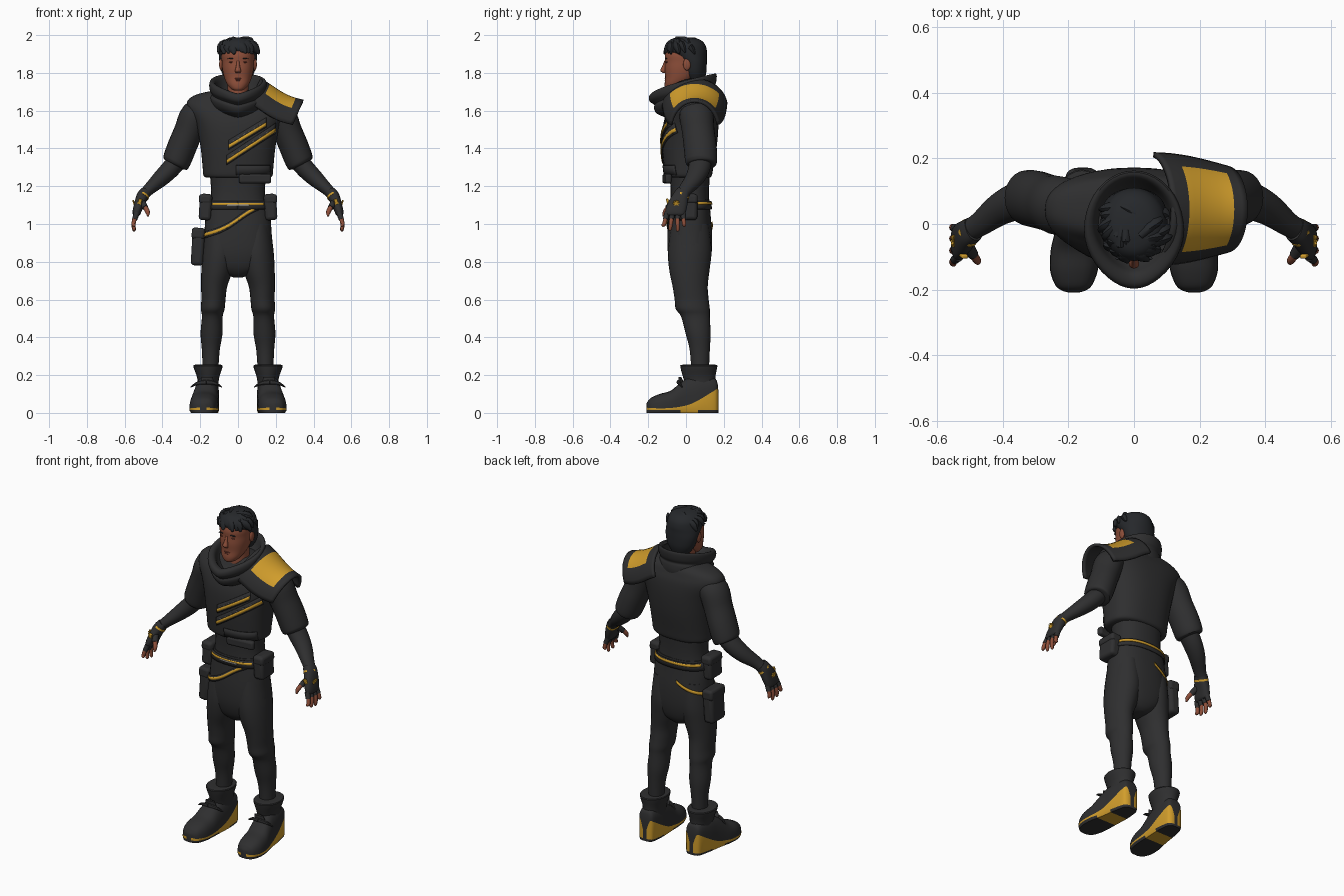
import bpy, math, random
from mathutils import Vector
from mathutils.bvhtree import BVHTree

if "Cube" in bpy.data.objects:
    bpy.data.objects.remove(bpy.data.objects["Cube"])

random.seed(4)
PI = math.pi


def material(name, r, g, b):
    m = bpy.data.materials.new(name)
    m.diffuse_color = (r, g, b, 1)
    m.use_nodes = True
    m.node_tree.nodes["Principled BSDF"].inputs["Base Color"].default_value = m.diffuse_color
    return m


CLOTH = material("dark_cloth", 0.028, 0.028, 0.029)
HAIR = material("black_hair", 0.019, 0.021, 0.024)
GOLD = material("gold_trim", 0.64, 0.34, 0.025)
SKIN = material("brown_skin", 0.27, 0.078, 0.042)
LIP = material("dark_lip", 0.17, 0.045, 0.03)
GREY = material("grey_metal", 0.3, 0.3, 0.3)


def build(name, verts, faces, *mats):
    me = bpy.data.meshes.new(name)
    me.from_pydata([tuple(v) for v in verts], [], faces)
    for m in mats:
        me.materials.append(m)
    me.update()
    ob = bpy.data.objects.new(name, me)
    bpy.context.collection.objects.link(ob)
    return ob


def skin_rings(name, rings, *mats):
    """Bridge closed rings of points and cap both ends."""
    n = len(rings[0])
    verts = [p for r in rings for p in r]
    faces = [(i * n + j, i * n + (j + 1) % n, (i + 1) * n + (j + 1) % n, (i + 1) * n + j)
             for i in range(len(rings) - 1) for j in range(n)]
    faces += [tuple(range(n))[::-1], tuple(range(len(verts) - n, len(verts)))]
    ob = build(name, verts, faces, *mats)
    c = sum((v.co for v in ob.data.vertices), Vector()) / len(verts)
    if sum((ob.data.vertices[p.vertices[0]].co - c).dot(p.normal) * p.area for p in ob.data.polygons) < 0:
        ob.data.flip_normals()
    return ob


def spline(rows, k=4):
    """Catmull-Rom interpolation of parameter rows."""
    out = []
    for i in range(len(rows) - 1):
        a, b, c, d = rows[max(i - 1, 0)], rows[i], rows[i + 1], rows[min(i + 2, len(rows) - 1)]
        for s in range(k):
            t = s / k
            out.append(tuple(q + .5 * t * (r - p + t * (2 * p - 5 * q + 4 * r - w + t * (3 * (q - r) + w - p)))
                             for p, q, r, w in zip(a, b, c, d)))
    return out + [tuple(rows[-1])]


def loft(name, rows, mat, level=True, power=2.0, n=24, k=4):
    """Rows of x, y, z, radius x, radius y; rings lie level or follow the path."""
    rows = spline(rows, k)
    rings = []
    for i, (x, y, z, rx, ry) in enumerate(rows):
        a, b = Vector((1, 0, 0)), Vector((0, 1, 0))
        if not level:
            t = (Vector(rows[min(i + 1, len(rows) - 1)][:3]) - Vector(rows[max(i - 1, 0)][:3])).normalized()
            ref = b if abs(t.y) < .85 else a
            b = (ref - t * ref.dot(t)).normalized()
            a = b.cross(t)
        ring = []
        for j in range(n):
            c, s = math.cos(2 * PI * j / n), math.sin(2 * PI * j / n)
            c = math.copysign(abs(c) ** (2 / power), c)
            s = math.copysign(abs(s) ** (2 / power), s)
            ring.append(Vector((x, y, z)) + a * c * rx + b * s * ry)
        rings.append(ring)
    return skin_rings(name, rings, mat)


def box(name, loc, size, mat, bevel=.015, rot=(0, 0, 0)):
    bpy.ops.mesh.primitive_cube_add(size=1, location=loc, rotation=rot)
    ob = bpy.context.object
    ob.name, ob.scale = name, size
    bpy.ops.object.transform_apply(location=False, rotation=False)
    ob.data.materials.append(mat)
    m = ob.modifiers.new("bevel", "BEVEL")
    m.width, m.segments = bevel, 3
    return ob


def ball(name, loc, size, mat, rot=(0, 0, 0)):
    bpy.ops.mesh.primitive_uv_sphere_add(segments=20, ring_count=12, radius=1, location=loc, rotation=rot)
    ob = bpy.context.object
    ob.name, ob.scale = name, size
    ob.data.materials.append(mat)
    return ob


def tree(ob):
    return BVHTree.FromPolygons([v.co for v in ob.data.vertices], [p.vertices[:] for p in ob.data.polygons])


def band(name, surf, rays, half, lift, mat):
    """Strip laid on a surface; rays are (origin, direction) pairs."""
    verts = []
    for o, d in rays:
        for h in (-half, 0, half):
            hit = surf.ray_cast(Vector(o) + Vector((0, 0, h)), Vector(d))[0]
            if hit is None:
                hit = Vector(o) + Vector((0, 0, h)) + Vector(d) * .8
            verts.append(hit - Vector(d) * lift)
    faces = [(i * 3 + j, i * 3 + j + 1, i * 3 + j + 4, i * 3 + j + 3) for i in range(len(rays) - 1) for j in (0, 1)]
    ob = build(name, verts, faces, mat)
    m = ob.modifiers.new("thick", "SOLIDIFY")
    m.thickness, m.offset = .005, 0


# Torso: trousers, waist and cropped jacket
hips = loft("trouser_hips", [(0, .025, .718, .025, .05), (0, .024, .735, .075, .075), (0, .022, .775, .14, .1),
            (0, .02, .85, .183, .116), (0, .02, .95, .178, .118), (0, .02, 1.05, .17, .11), (0, .02, 1.13, .15, .104)],
            CLOTH, power=2.4, n=40)
loft("waist", [(0, .02, 1.08, .155, .104), (0, .02, 1.18, .143, .102), (0, .02, 1.32, .155, .11)], CLOTH, power=2.3)
jacket = loft("cropped_jacket", [(0, .013, 1.245, .165, .112), (0, .013, 1.258, .183, .124), (0, .014, 1.31, .188, .132),
              (0, .019, 1.42, .2, .145), (0, .026, 1.53, .225, .146), (0, .038, 1.61, .266, .13),
              (0, .047, 1.655, .265, .108), (0, .05, 1.687, .215, .092), (0, .05, 1.71, .11, .07)], CLOTH, power=2.4, n=48)

# Chest straps with gold edges, and the lower front flap
chest = tree(jacket)
for i, (x0, z0, x1, z1) in enumerate([(-.05, 1.41, .15, 1.53), (-.06, 1.33, .2, 1.5)]):
    def run(dz, a=0, b=1):
        return [((x0 + (x1 - x0) * t, -.8, z0 + (z1 - z0) * t + dz), (0, 1, 0))
                for t in [a + (b - a) * s / 16 for s in range(17)]]
    band("chest_strap_%d" % i, chest, run(.008), .026, .004, CLOTH)
    band("chest_trim_%d" % i, chest, run(0), .009, .008, GOLD)
    for d in range(6):
        band("chest_stitch", chest, run(.015, .1 + d * .14, .14 + d * .14), .003, .008, GREY)
band("front_flap", chest, [((x / 100, -.8, 1.285), (0, 1, 0)) for x in range(-1, 18)], .026, .004, CLOTH)
box("front_flap_hem", (.09, -.1, 1.24), (.17, .035, .05), CLOTH, .012, (0, 0, .1))

# Belts around the hips
hip_tree = tree(hips)


def loop(a0, a1, height, n=48):
    out = []
    for i in range(n + 1):
        a = math.radians(a0 + (a1 - a0) * i / n)
        d = Vector((math.sin(a), -math.cos(a), 0))
        out.append((Vector((0, .02, height(a))) + d, -d))
    return out


band("belt", hip_tree, loop(0, 360, lambda a: 1.10), .022, .007, CLOTH)
band("belt_trim_front", hip_tree, loop(-60, 60, lambda a: 1.106), .006, .011, GOLD)
band("belt_trim_back", hip_tree, loop(105, 250, lambda a: 1.11), .007, .011, GOLD)
band("belt_clasp", hip_tree, loop(-27, 27, lambda a: 1.10), .004, .014, GREY)
slant = lambda a: 1.025 + .085 * math.sin(a)
band("slant_belt", hip_tree, loop(-75, 50, slant), .017, .003, CLOTH)
band("slant_belt_trim", hip_tree, loop(-75, 40, slant), .008, .006, GOLD)
band("slant_belt_trim_side", hip_tree, loop(105, 125, slant), .008, .006, GOLD)
band("slant_belt_trim_back", hip_tree, loop(195, 255, slant), .009, .006, GOLD)

for s in (-1, 1):
    # Legs
    loft("trouser_leg", [(s * x, y, z, rx, ry) for x, y, z, rx, ry in [
        (.1, .022, 1.0, .07, .1), (.098, .02, .86, .09, .115), (.11, .018, .76, .084, .107),
        (.126, .022, .67, .069, .093), (.13, .03, .6, .064, .09), (.134, .036, .55, .063, .09),
        (.136, .05, .51, .055, .076), (.14, .064, .42, .058, .066), (.144, .073, .33, .047, .053),
        (.146, .075, .2, .04, .045)]], CLOTH)
    # Boots: foot and wedge sole in one shell, coloured by ring position
    rows = [(.172, .157, .012, .09, .07), (.168, .157, .032, .15, .125), (.15, .158, .049, .185, .118), (.08, .162, .062, .2, .075),
            (.02, .167, .066, .19, .045), (-.03, .173, .07, .16, .033), (-.08, .179, .075, .118, .026),
            (-.14, .183, .073, .1, .024), (-.185, .184, .057, .08, .026), (-.202, .184, .038, .062, .027),
            (-.209, .184, .016, .05, .03)]
    rings = []
    for y, x, w, top, st in spline(rows):
        up = [(w * math.copysign(abs(math.cos(a)) ** .7, math.cos(a)), st + .002 + (top - st - .002) * math.sin(a) ** .8)
              for a in [PI * j / 12 for j in range(13)]]
        low = [(-w, st), (-w, .014), (-w * .9, 0), (w * .9, 0), (w, .014), (w, st)]
        rings.append([Vector((s * x + u, y, z)) for u, z in up + low])
    boot = skin_rings("boot_foot", rings, CLOTH, GOLD)
    for p in boot.data.polygons:
        j, arch = p.index % 19, -.03 < p.center.y < .06
        p.material_index = int(j in (13, 17) or (j in (14, 15, 16) and arch))
    # Boot cuff, laces and tongue
    loft("boot_cuff", [(s * .158, .075, .13, .054, .076), (s * .158, .073, .17, .056, .083), (s * .158, .069, .2, .062, .088),
         (s * .159, .068, .24, .076, .097), (s * .159, .068, .254, .074, .095), (s * .158, .068, .256, .05, .06)], CLOTH, k=2)
    for h in (-1, 1):
        loft("boot_lace", [(s * .168, -.042, .163, .012, .008), (s * .168 + h * .045, -.035, .157, .009, .008),
             (s * .168 + h * .082, -.02, .137, .003, .003)], CLOTH, level=False, n=8)
    loft("boot_tongue", [(s * .165, -.02, .14, .04, .02), (s * .163, -.033, .19, .03, .008)], CLOTH, n=12)

    # Arms: jacket sleeve, then forearm
    loft("jacket_sleeve", [(s * x, y, z, rx, ry) for x, y, z, rx, ry in [
        (.17, .05, 1.6, .07, .08), (.225, .055, 1.575, .08, .09), (.262, .065, 1.49, .077, .086),
        (.296, .075, 1.41, .077, .087), (.323, .08, 1.34, .075, .085), (.334, .08, 1.317, .067, .077),
        (.336, .08, 1.313, .045, .05)]], CLOTH, level=False)
    loft("forearm", [(s * .3, .08, 1.36, .05, .06), (s * .355, .07, 1.295, .05, .058), (s * .41, .045, 1.24, .044, .05),
         (s * .47, .0, 1.185, .032, .038), (s * .505, -.02, 1.15, .028, .034)], CLOTH, level=False)
    # Hands: glove, trims, fingers and thumb
    loft("glove", [(s * .49, -.015, 1.168, .03, .038), (s * .507, -.028, 1.145, .031, .042), (s * .525, -.045, 1.1, .026, .052),
         (s * .537, -.058, 1.06, .022, .053), (s * .54, -.06, 1.045, .015, .045)], CLOTH, level=False, power=2.5)
    loft("glove_band", [(s * .501, -.024, 1.152, .033, .043), (s * .506, -.028, 1.143, .033, .045)], GOLD, level=False, k=1)
    for a in range(4):
        box("glove_emblem", (s * .551, -.052, 1.11), (.008, .007, .036), GOLD, .001, (a * PI / 4, s * .3, 0))
    box("glove_trim", (s * .524, -.093, 1.105), (.02, .012, .06), GOLD, .004, (.25, s * -.3, 0))
    for f in range(4):
        y, tip = -.1 + f * .028, (.985, .965, .96, .985)[f]
        k = (-.022, -.012, 0, .008)[f]
        loft("glove_finger", [(s * .535, y, 1.06, .015, .015), (s * .547, y + k * .4, 1.025, .014, .014)], CLOTH, level=False, n=10)
        loft("finger", [(s * .546, y + k * .3, 1.035, .0115, .0115), (s * .553, y + k * .7, 1.0, .011, .011),
             (s * .55, y + k, tip + .008, .009, .009), (s * .549, y + k, tip, .003, .003)], SKIN, level=False, n=10)
    loft("glove_thumb", [(s * .51, -.06, 1.12, .018, .02), (s * .49, -.095, 1.085, .016, .017)], CLOTH, level=False, n=10)
    loft("thumb", [(s * .492, -.092, 1.09, .013, .013), (s * .478, -.112, 1.062, .012, .012),
         (s * .477, -.12, 1.04, .004, .004)], SKIN, level=False, n=10)

    # Hip pouches
    box("hip_pouch", (s * .172, .0, 1.09), (.066, .12, .14), CLOTH, .018, (0, s * -.06, 0))
    box("hip_pouch_flap", (s * .173, .0, 1.132), (.068, .124, .05), CLOTH, .015, (0, s * -.06, 0))
    # Face details in pairs
    ball("ear", (s * .089, .005, 1.845), (.011, .02, .032), SKIN)
    ball("eye", (s * .035, -.102, 1.857), (.012, .006, .004), LIP)
    ball("eyebrow", (s * .037, -.105, 1.876), (.02, .006, .003), HAIR, (0, s * .1, 0))

box("thigh_pouch", (-.212, .035, .88), (.066, .13, .2), CLOTH, .02, (0, .06, 0))
box("thigh_pouch_flap", (-.21, .035, .95), (.07, .136, .06), CLOTH, .015, (0, .06, 0))

# Wrapped collar, higher at the back
rings = []
for front, back, rx, zf, zb in spline([(-.1, .15, .14, 1.56, 1.64), (-.155, .155, .148, 1.585, 1.68), (-.17, .152, .15, 1.615, 1.71),
                                       (-.168, .148, .14, 1.63, 1.725), (-.193, .158, .15, 1.65, 1.745), (-.196, .163, .152, 1.675, 1.78),
                                       (-.18, .158, .143, 1.69, 1.797), (-.15, .14, .122, 1.685, 1.785),
                                       (-.125, .12, .108, 1.65, 1.73), (-.08, .09, .08, 1.62, 1.68)], 3):
    ring = []
    for j in range(40):
        c, q = math.cos(PI * j / 20), math.sin(PI * j / 20)
        c *= 1 - .15 * min(q, 0) ** 2
        ring.append(Vector((rx * c, (front + back) / 2 + q * (back - front) / 2, zf + (zb - zf) * ((1 + q) / 2) ** .65)))
    rings.append(ring)
skin_rings("collar", rings, CLOTH)

# Flared shoulder plate, tapering outwards, with a gold panel
prof = spline([(.115, 1.765, .168), (.165, 1.735, .165), (.22, 1.698, .157), (.28, 1.668, .143), (.345, 1.65, .125)], 3)
NT = 20
verts, faces = [], []
for px, pz, w in prof:
    for j in range(NT + 1):
        a = math.radians(82) * (2 * j / NT - 1)
        e = 1 - math.cos(a)
        verts.append((px - .065 * e, .045 + w * math.sin(a), pz - .145 * e))
for i in range(len(prof) - 1):
    for j in range(NT):
        v = i * (NT + 1) + j
        faces.append((v, v + NT + 1, v + NT + 2, v + 1))
plate = build("shoulder_plate", verts, faces, GOLD, CLOTH, CLOTH)
if sum(p.normal.z for p in plate.data.polygons) < 0:
    plate.data.flip_normals()
for p in plate.data.polygons:
    i, j = divmod(p.index, NT)
    p.material_index = 0 if 3 <= i < 10 and 4 <= j < 16 else 1
sol = plate.modifiers.new("thick", "SOLIDIFY")
sol.thickness, sol.offset, sol.material_offset, sol.material_offset_rim = .016, 0, 1, 1

# Head, neck and face
loft("neck", [(0, .015, 1.62, .065, .065), (0, .01, 1.72, .056, .06), (0, .005, 1.8, .058, .065)], SKIN)
loft("head", [(0, -.078, 1.706, .018, .022), (0, -.068, 1.716, .038, .042), (0, -.053, 1.74, .058, .06), (0, -.03, 1.775, .073, .08),
     (0, -.015, 1.82, .083, .098), (0, -.008, 1.86, .086, .103), (0, -.005, 1.9, .088, .106), (0, 0, 1.95, .075, .09),
     (0, 0, 1.975, .04, .05)], SKIN, power=2.2, n=32)
loft("nose", [(0, -.106, 1.865, .007, .008), (0, -.115, 1.835, .01, .011), (0, -.121, 1.812, .016, .015),
     (0, -.115, 1.8, .012, .007)], SKIN, n=12)
ball("upper_lip", (0, -.107, 1.769), (.022, .007, .004), LIP)
ball("lower_lip", (0, -.105, 1.76), (.019, .008, .004), LIP)

# Hair: trimmed cap plus broad swept locks
cap = loft("hair_cap", [(0, .05, 1.76, .06, .045), (0, .045, 1.8, .085, .062), (0, .04, 1.85, .097, .07), (0, .02, 1.89, .101, .09),
           (0, 0, 1.92, .101, .11), (0, -.003, 1.952, .092, .103), (0, -.005, 1.977, .066, .077), (0, -.005, 1.988, .025, .03)],
           HAIR, n=32)
for i in range(26):
    a, h = i * 2.4, .15 + .75 * (i % 7) / 7
    if i < 9:
        a, h = -PI / 2 + (i - 4) * .27, random.uniform(.12, .4)
    d, side = Vector((math.cos(a), math.sin(a), 0)), Vector((-math.sin(a), math.cos(a), 0)) * random.uniform(.012, .03)
    r0, r1, z = .06 * (1 - h) + .01, .096 - .05 * h, 1.918 + .047 * h
    p = [d * r0 + Vector((0, -.008, z + .022)) - side, d * r1 + side + Vector((0, -.008, z + .008)),
         d * (r1 + .014) + side * 2 + Vector((0, -.008, z - .025))]
    loft("hair_lock", [(*p[0], .014, .014), (*p[1], .027, .018), (*p[2], .006, .005)], HAIR, level=False, n=10, k=3)

# Smooth shading with sharp edges kept
bpy.ops.object.select_all(action="DESELECT")
for ob in bpy.context.scene.objects:
    ob.select_set(True)
bpy.context.view_layer.objects.active = cap
bpy.ops.object.shade_smooth_by_angle(angle=math.radians(40))
